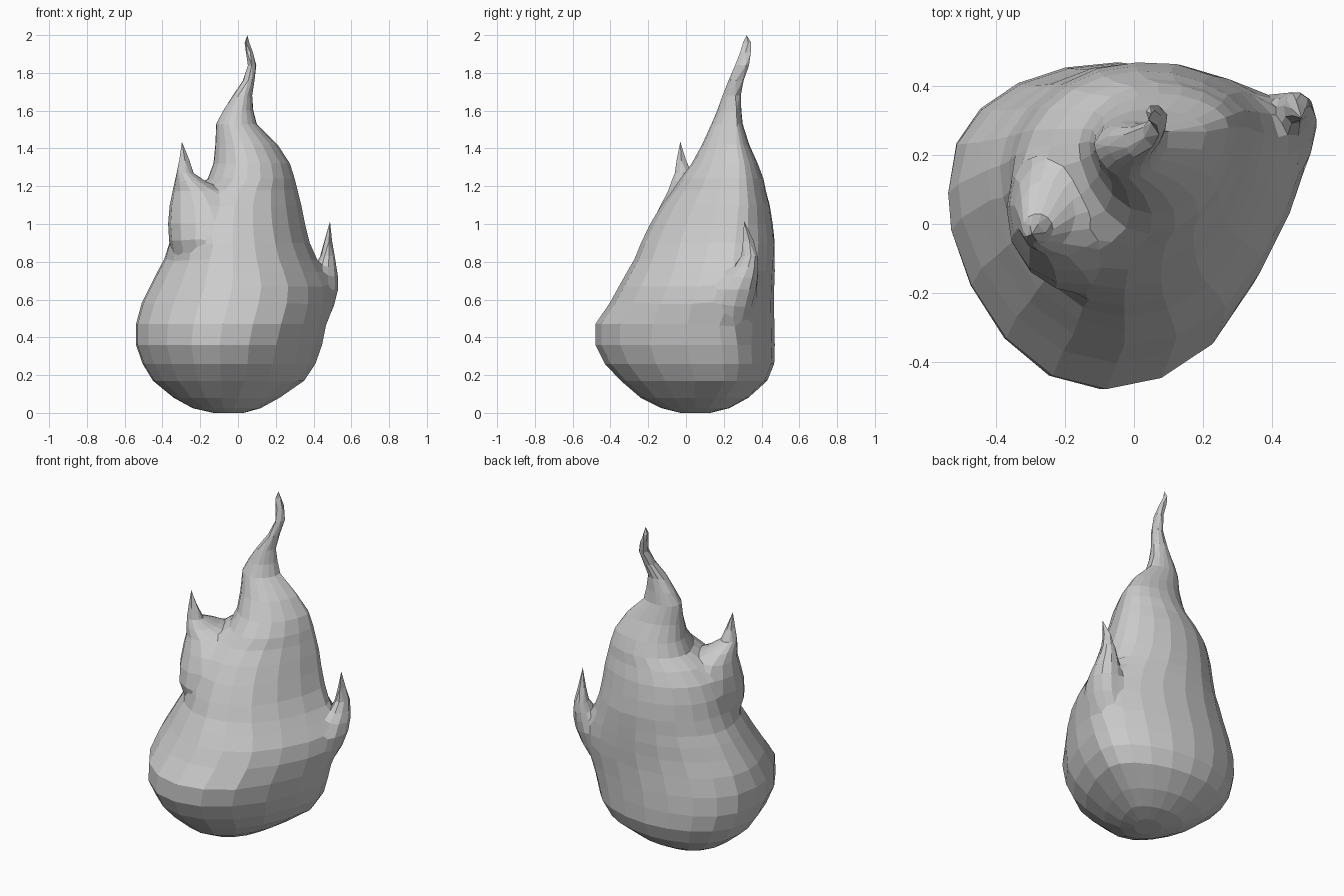
import bpy, bmesh
from math import cos, sin, pi


def corner_powers(z):
    """Roundness of the bulb's corners (above 1 is leaner): front L, R, back L, R."""
    t = min(1, max(0, (z - 0.45) / 0.45))
    return 1.42, 1.12, 0.82 + 0.38 * t, 1.0


def round_powers(z):
    return 1, 1, 1, 1


def loft(name, sections, sides, widest=0.6, skew=0.0, powers=round_powers):
    """Stack egg-shaped rings given as (z, left, right, front, back)."""
    bm = bmesh.new()
    rings = []
    for z, xl, xr, yf, yb in sections:
        cx, rx = (xl + xr) / 2, (xr - xl) / 2
        yw = yf + widest * (yb - yf)
        fl, fr, bl, br = powers(z)
        ring = []
        for i in range(sides):
            a = 2 * pi * i / sides
            c, s = cos(a), sin(a)
            x = cx + rx * c - 0.1 * rx * max(0, -s)
            if s > 0:
                y = yw + (yb - yw) * s ** (br if c > 0 else bl)
            else:
                y = yw - (yw - yf) * (-s) ** (fr if c > 0 else fl)
            y += skew * rx * max(c, 0) * (1 - abs(s))
            ring.append(bm.verts.new((x, y, z)))
        rings.append(ring)
    for lo, hi in zip(rings, rings[1:]):
        for i in range(sides):
            j = (i + 1) % sides
            bm.faces.new((lo[i], lo[j], hi[j], hi[i]))
    bm.faces.new(rings[0][::-1])
    bm.faces.new(rings[-1])
    bmesh.ops.recalc_face_normals(bm, faces=bm.faces[:])
    me = bpy.data.meshes.new(name)
    bm.to_mesh(me)
    bm.free()
    ob = bpy.data.objects.new(name, me)
    bpy.context.collection.objects.link(ob)
    return ob


# Main flame: round bulb drawn up into a wavy tip
flame = loft("flame_body", [
    (0.00, -0.13, 0.03, -0.03, 0.13),
    (0.025, -0.24, 0.12, -0.13, 0.23),
    (0.08, -0.34, 0.22, -0.24, 0.33),
    (0.17, -0.45, 0.35, -0.345, 0.43),
    (0.26, -0.505, 0.41, -0.43, 0.467),
    (0.36, -0.54, 0.445, -0.48, 0.47),
    (0.47, -0.54, 0.48, -0.48, 0.468),
    (0.58, -0.51, 0.51, -0.405, 0.465),
    (0.67, -0.465, 0.505, -0.355, 0.467),
    (0.75, -0.425, 0.46, -0.31, 0.47),
    (0.81, -0.395, 0.42, -0.285, 0.475),
    (0.90, -0.365, 0.38, -0.25, 0.478),
    (1.00, -0.35, 0.355, -0.20, 0.465),
    (1.10, -0.32, 0.335, -0.14, 0.45),
    (1.18, -0.25, 0.315, -0.075, 0.425),
    (1.24, -0.16, 0.30, -0.03, 0.41),
    (1.32, -0.13, 0.275, 0.03, 0.38),
    (1.42, -0.12, 0.21, 0.085, 0.335),
    (1.53, -0.115, 0.105, 0.135, 0.30),
    (1.60, -0.08, 0.085, 0.165, 0.293),
    (1.68, -0.03, 0.075, 0.19, 0.29),
    (1.76, 0.025, 0.09, 0.225, 0.305),
    (1.84, 0.052, 0.098, 0.26, 0.335),
    (1.91, 0.042, 0.08, 0.285, 0.348),
    (1.96, 0.035, 0.06, 0.30, 0.345),
    (2.00, 0.04, 0.05, 0.312, 0.33),
], 20, 0.6, 0.2, corner_powers)

# Left tongue: a broad bulge on the shoulder ending in a spike
left = loft("left_tongue", [
    (0.72, -0.20, -0.05, 0.00, 0.20),
    (0.82, -0.34, 0.02, -0.15, 0.24),
    (0.91, -0.372, 0.06, -0.21, 0.27),
    (1.00, -0.38, 0.07, -0.19, 0.28),
    (1.10, -0.37, 0.04, -0.145, 0.26),
    (1.18, -0.35, -0.06, -0.10, 0.22),
    (1.225, -0.335, -0.17, -0.08, 0.13),
    (1.27, -0.325, -0.235, -0.06, 0.03),
    (1.34, -0.312, -0.258, -0.05, 0.00),
    (1.435, -0.297, -0.287, -0.035, -0.025),
], 14, 0.5)

# Right tongue: a swelling rising to a small spike, tip leaning forward
right = loft("right_tongue", [
    (0.38, 0.32, 0.40, 0.16, 0.28),
    (0.56, 0.34, 0.518, 0.10, 0.36),
    (0.66, 0.36, 0.543, 0.13, 0.385),
    (0.72, 0.38, 0.538, 0.19, 0.39),
    (0.77, 0.405, 0.527, 0.25, 0.39),
    (0.83, 0.435, 0.512, 0.29, 0.38),
    (0.91, 0.457, 0.498, 0.30, 0.36),
    (1.015, 0.48, 0.488, 0.305, 0.315),
], 10, 0.6)

# Weld the tongues into one skin
for part in (left, right):
    mod = flame.modifiers.new(part.name, 'BOOLEAN')
    mod.operation = 'UNION'
    mod.solver = 'EXACT'
    mod.object = part
bpy.context.view_layer.update()
skin = bpy.data.meshes.new_from_object(
    flame.evaluated_get(bpy.context.evaluated_depsgraph_get()))
flame.modifiers.clear()
flame.data = skin
flame.name = "flame"
for part in (left, right):
    bpy.data.objects.remove(part)

# Soften the seams where the tongues grow out of the body
bm = bmesh.new()
bm.from_mesh(skin)
bmesh.ops.remove_doubles(bm, verts=bm.verts[:], dist=0.018)
seam = [v for v in bm.verts
        if (v.co.x < 0.1 and 0.78 < v.co.z < 1.2)
        or (v.co.x > 0.3 and 0.45 < v.co.z < 0.8)]
for _ in range(2):
    bmesh.ops.smooth_vert(bm, verts=seam, factor=0.4,
                          use_axis_x=True, use_axis_y=True, use_axis_z=True)
bm.to_mesh(skin)
bm.free()
